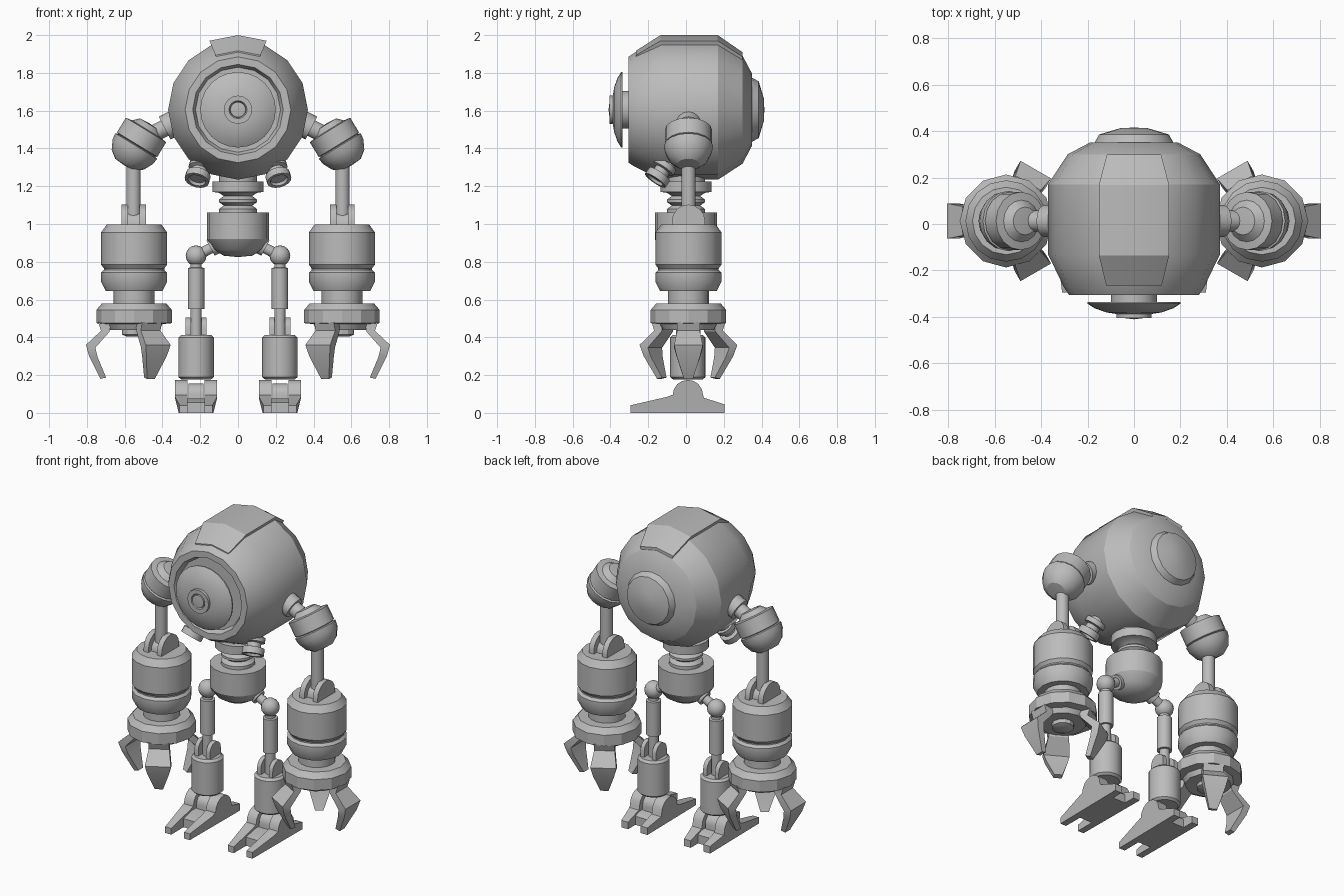
import bpy, bmesh, math
from mathutils import Vector, Matrix

if "Cube" in bpy.data.objects:
    bpy.data.objects.remove(bpy.data.objects["Cube"])

grey = bpy.data.materials.new("plain grey")
grey.diffuse_color = (0.5, 0.5, 0.5, 1)
grey.use_nodes = True
grey.node_tree.nodes["Principled BSDF"].inputs["Base Color"].default_value = grey.diffuse_color


def finish(name, bm, mirror=False):
    """Turn a bmesh into a named object, optionally mirrored across x."""
    bmesh.ops.recalc_face_normals(bm, faces=bm.faces)
    me = bpy.data.meshes.new(name)
    bm.to_mesh(me)
    bm.free()
    me.materials.append(grey)
    ob = bpy.data.objects.new(name, me)
    bpy.context.collection.objects.link(ob)
    bpy.ops.object.select_all(action='DESELECT')
    ob.select_set(True)
    bpy.context.view_layer.objects.active = ob
    bpy.ops.object.shade_smooth_by_angle(angle=math.radians(29))
    if mirror:
        m = ob.modifiers.new("other side", 'MIRROR')
        m.use_mirror_merge = False
    return ob


def lathe(name, profile, origin=(0, 0, 0), axis=(0, 0, 1), sides=16, mirror=False):
    """Spin (radius, height) points around an axis; ends are capped."""
    mat = Matrix.Translation(origin) @ Vector(axis).to_track_quat('Z', 'Y').to_matrix().to_4x4()
    bm = bmesh.new()
    rings = []
    for r, h in profile:
        if r == 0:
            rings.append([bm.verts.new(mat @ Vector((0, 0, h)))])
        else:
            rings.append([bm.verts.new(mat @ Vector((r * math.cos(a), r * math.sin(a), h)))
                          for a in (2 * math.pi * i / sides for i in range(sides))])
    for a, b in zip(rings, rings[1:]):
        for i in range(sides):
            j = (i + 1) % sides
            loop = [a[i % len(a)], a[j % len(a)], b[j % len(b)], b[i % len(b)]]
            bm.faces.new(list(dict.fromkeys(loop)))
    for ring in (rings[0], rings[-1]):
        if len(ring) > 1:
            bm.faces.new(ring)
    return finish(name, bm, mirror)


def ball(name, r, c, mirror=False):
    bm = bmesh.new()
    bmesh.ops.create_uvsphere(bm, u_segments=16, v_segments=8, radius=r,
                              matrix=Matrix.Translation(c))
    return finish(name, bm, mirror)


def prism(name, pts, x0, x1, mirror=True):
    """Extrude a (y, z) outline from x0 to x1."""
    bm = bmesh.new()
    a, b = ([bm.verts.new((x, y, z)) for y, z in pts] for x in (x0, x1))
    bm.faces.new(a)
    bm.faces.new(b)
    for i in range(len(pts)):
        j = (i + 1) % len(pts)
        bm.faces.new((a[i], a[j], b[j], b[i]))
    return finish(name, bm, mirror)


def loft(name, sections, mirror=False):
    """Skin a row of closed sections and cap both ends."""
    bm = bmesh.new()
    rows = [[bm.verts.new(p) for p in s] for s in sections]
    for a, b in zip(rows, rows[1:]):
        for i in range(len(a)):
            j = (i + 1) % len(a)
            bm.faces.new((a[i], a[j], b[j], b[i]))
    bm.faces.new(rows[0])
    bm.faces.new(rows[-1])
    return finish(name, bm, mirror)


def arch(y, z, r, base):
    """Lug outline: round top over a straight base."""
    top = [(y + r * math.cos(a), z + r * math.sin(a)) for a in (math.pi * i / 8 for i in range(9))]
    return [(y + r, base)] + top + [(y - r, base)]


# Round body with a recessed front rim (heights run towards the front)
CZ = 1.605
FRONT = (0, -1, 0)
lathe("body", [(0, -.35), (.19, -.35), (.285, -.3), (.37, -.17), (.37, .13), (.30, .275),
               (.28, .305), (.24, .305), (.225, .27), (0, .27)], (0, 0, CZ), FRONT)
lathe("back_cap", [(.175, -.34), (.15, -.385), (.06, -.412), (0, -.415)], (0, 0, CZ), FRONT)
lathe("face_neck", [(.1, .26), (.1, .345)], (0, 0, CZ), FRONT)
lathe("face_disc", [(.2, .335), (.2, .343), (.17, .362), (.12, .38), (.07, .388), (0, .388)],
      (0, 0, CZ), FRONT, 24)
lathe("face_lens", [(.075, .38), (.075, .405), (.048, .405), (.042, .395), (.04, .405), (0, .41)],
      (0, 0, CZ), FRONT)

# Raised plate wrapped over the top of the body
plate = []
for y, r in ((-.265, .312), (-.135, .395), (.168, .395), (.298, .305)):
    arc = [(q * math.sin(a), y, CZ + q * math.cos(a))
           for q, angles in ((r, (-1, 0, 1)), (r - .045, (1, 0, -1)))
           for a in (math.radians(22.5) * k for k in angles)]
    plate.append(arc)
loft("top_plate", plate)

# Waist and pelvis
lathe("neck", [(.1, 1.27), (.1, 1.225), (.135, 1.225), (.135, 1.17), (.1, 1.165), (.075, 1.148),
               (.1, 1.13), (.1, 1.115), (.075, 1.098), (.1, 1.08), (.1, 1.05)])
lathe("pelvis", [(0, 1.06), (.165, 1.06), (.165, .92), (.13, .865), (.075, .832), (0, .825)])

# Small lamps under the body
lathe("lamp", [(.045, -.05), (.045, .0), (.062, .0), (.062, .03), (.042, .035), (.042, .06),
               (.066, .065), (.066, .105), (.048, .105), (.042, .09), (0, .09)],
      (.195, -.105, 1.315), (.22, -.55, -.8), mirror=True)

# Shoulders
AX, AY = .55, .013
arm_dir = Vector((.88, 0, -.45))
lathe("shoulder_socket", [(.068, -.03), (.068, .06), (.045, .06), (.045, .17)],
      (.335, AY, 1.535), arm_dir, mirror=True)
lathe("shoulder_joint", [(0, -.17), (.06, -.165), (.1, -.135), (.125, -.085), (.13, -.05),
                         (.115, -.045), (.125, -.04), (.125, .05), (.09, .055), (.06, .085), (0, .09)],
      (.513, AY, 1.455), (-.52, 0, .85), mirror=True)
lathe("upper_arm", [(.038, 1.34), (.038, 1.0)], (AX + .003, AY, 0), mirror=True)

# Elbow lugs and forearm
for x in (AX - .062, AX + .032):
    prism("elbow_lug", arch(AY, 1.015, .088, .97), x, x + .034)
prism("elbow_knuckle", arch(AY, 1.0, .06, .97), AX - .03, AX + .034)
lathe("forearm", [(0, .997), (.145, .997), (.175, .955), (.175, .785), (.16, .765), (.16, .757),
                  (.175, .742), (.175, .695), (.15, .645), (.108, .645), (.108, .57)],
      (AX, AY, 0), mirror=True)
lathe("hand", [(0, .58), (.17, .58), (.2, .545), (.2, .475), (.15, .47), (.135, .44), (.065, .44),
               (.065, .415), (.04, .405), (0, .405)], (AX, AY, 0), sides=12, mirror=True)

# Three claws per hand: (outer radius, z, inner radius, z, half width)
CLAW = ((.19, .48, .12, .48, .06), (.175, .435, .13, .43, .06), (.255, .36, .205, .345, .076),
        (.238, .3, .193, .295, .062), (.178, .18, .148, .187, .024))
for k in range(3):
    turn = Matrix.Translation((AX, AY, 0)) @ Matrix.Rotation(k * math.tau / 3, 4, 'Z')
    loft("claw", [[turn @ Vector(p) for p in ((ro, -w, zo), (ro, w, zo), (ri, w, zi), (ri, -w, zi))]
                  for ro, zo, ri, zi, w in CLAW], True)

# Legs
LX, LY = .222, .01
lathe("hip_rod", [(.045, 0), (.045, .045), (.028, .045), (.028, .12)],
      (.105, LY, .893), (.88, 0, -.47), mirror=True)
ball("hip_ball", .055, (LX, LY, .832), True)
lathe("thigh", [(.03, .8), (.03, .77), (.044, .767), (.044, .55), (.03, .55), (.03, .4)],
      (LX, LY, 0), mirror=True)
for x in (LX - .055, LX + .028):
    prism("knee_lug", arch(LY, .45, .055, .39), x, x + .027)
lathe("calf", [(0, .412), (.08, .412), (.094, .398), (.094, .19), (.08, .178), (0, .178)],
      (LX, LY, 0), mirror=True)
prism("ankle_knuckle", arch(LY, .1, .055, .05), LX - .04, LX + .04)

# Feet: two split side rails with a low bridge between them
side = ([(-.295, 0), (-.295, .04), (-.1, .085), (-.075, .095)]
        + arch(LY, .095, .08, .095)[-2:0:-1] + [(.095, .08), (.205, .045), (.205, 0)])
for x0, x1, s in ((LX - .112, LX - .045, 0), (LX + .045, LX + .112, 1)):
    rail = prism("foot_rail", side, x0, x1)
    for v in rail.data.vertices:  # toes and heels narrow from the outer edge
        outer = (v.co.x > LX + .1) or (v.co.x < LX - .1)
        if outer and v.co.y < -.25:
            v.co.x += .025 * (1 if v.co.x < LX else -1)
        elif outer and v.co.y > .18:
            v.co.x += .02 * (1 if v.co.x < LX else -1)
prism("foot_bridge", [(-.17, 0), (-.17, .055), (-.08, .075), (.1, .07), (.13, .055), (.13, 0)],
      LX - .05, LX + .05)
